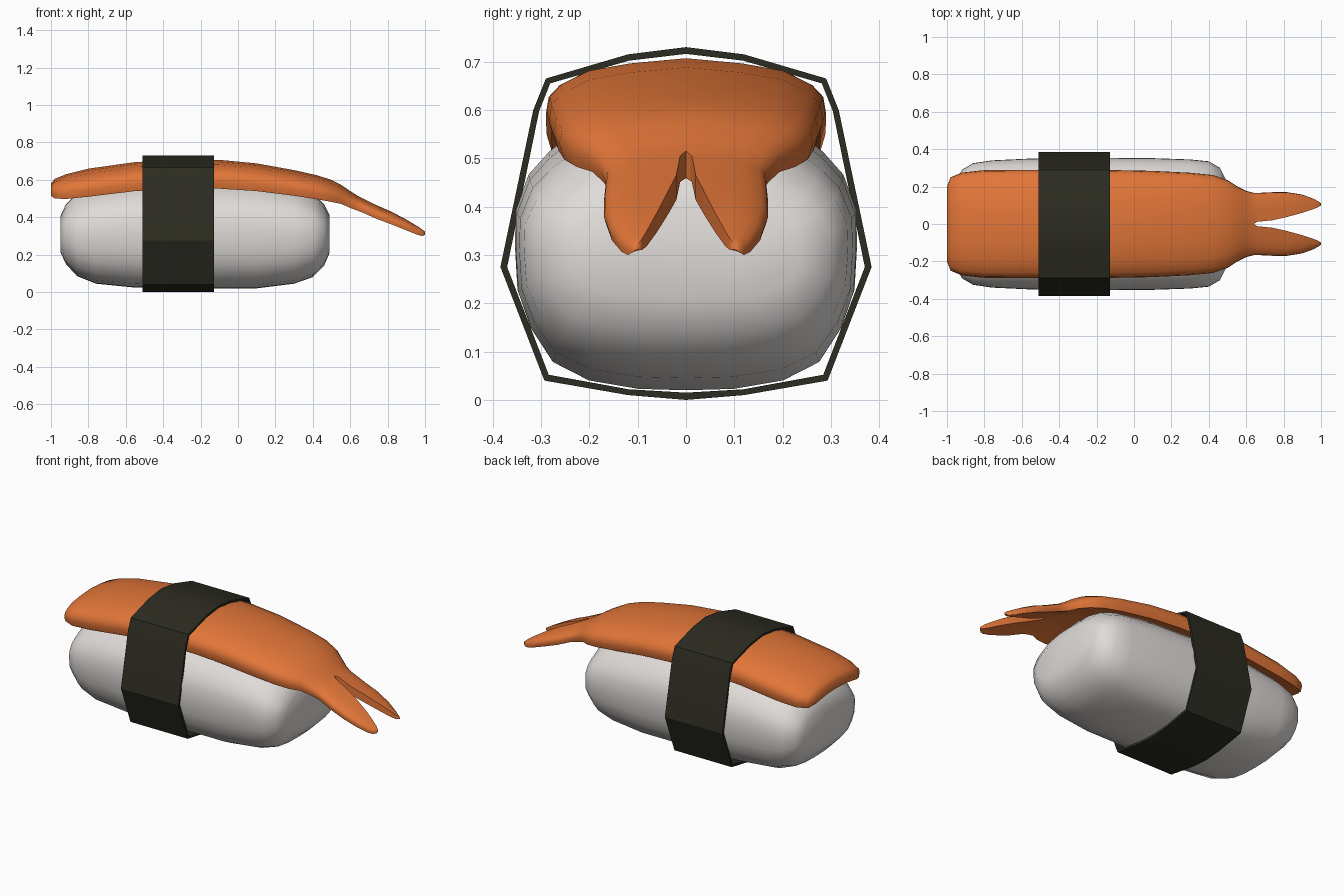
import bpy, bmesh, math

if "Cube" in bpy.data.objects:
    bpy.data.objects.remove(bpy.data.objects["Cube"])


def material(name, rgb):
    m = bpy.data.materials.new(name)
    m.diffuse_color = (*rgb, 1)
    m.use_nodes = True
    m.node_tree.nodes["Principled BSDF"].inputs["Base Color"].default_value = m.diffuse_color
    return m


def loft(name, rings, mat, angle):
    """Skin closed half-rings (y >= 0) along x, open the y=0 wall and mirror."""
    bm = bmesh.new()
    rows = [[bm.verts.new(p) for p in ring] for ring in rings]
    n = len(rows[0])
    for a, b in zip(rows, rows[1:]):
        for i in range(n):
            j = (i + 1) % n
            bm.faces.new((a[i], a[j], b[j], b[i]))
    bm.faces.new(rows[0])
    bm.faces.new(rows[-1])
    bmesh.ops.recalc_face_normals(bm, faces=bm.faces[:])
    wall = [f for f in bm.faces if all(v.co.y < 1e-4 for v in f.verts)]
    bmesh.ops.delete(bm, geom=wall, context='FACES')
    me = bpy.data.meshes.new(name)
    bm.to_mesh(me)
    bm.free()
    me.materials.append(mat)
    ob = bpy.data.objects.new(name, me)
    bpy.context.collection.objects.link(ob)
    mod = ob.modifiers.new("mirror", 'MIRROR')
    mod.use_axis = (False, True, False)
    mod.merge_threshold = 0.0005
    bpy.ops.object.select_all(action='DESELECT')
    ob.select_set(True)
    bpy.context.view_layer.objects.active = ob
    bpy.ops.object.modifier_apply(modifier=mod.name)
    bpy.ops.object.shade_smooth_by_angle(angle=math.radians(angle))
    return ob


rice_mat = material("rice white", (0.74, 0.71, 0.69))
shrimp_mat = material("shrimp orange", (0.76, 0.18, 0.04))
nori_mat = material("seaweed dark green", (0.025, 0.025, 0.016))

# Rice block: stations (x, half width, bottom, top), section (y, z) fractions
rice_section = [(0, 0), (.28, .005), (.57, .035), (.78, .1), (.91, .22), (.985, .35),
                (1, .5), (.995, .63), (.92, .75), (.8, .83), (.57, .94), (.28, .99), (0, 1)]
rice_stations = [(-.948, .24, .21, .41), (-.92, .29, .15, .47), (-.86, .325, .085, .53),
                 (-.76, .34, .045, .57), (-.55, .35, .024, .6), (-.23, .354, .02, .615),
                 (.1, .352, .02, .6), (.3, .345, .045, .57), (.4, .335, .08, .53),
                 (.46, .3, .14, .47), (.49, .24, .21, .41)]
loft("rice", [[(x, w * u, b + (t - b) * v) for u, v in rice_section]
              for x, w, b, t in rice_stations], rice_mat, 60)

# Shrimp topping: stations (x, inner y, outer y, top, bottom); the inner edge
# leaves the centre line where the tail splits into two lobes
shrimp_section = [(0, 0), (.4, .07), (.7, .17), (.9, .36), (.98, .52), (1, .75),
                  (.96, 1), (.7, .87), (.4, .75), (0, .7)]
shrimp_stations = [(-1, 0, .2, .58, .515), (-.98, 0, .25, .605, .5), (-.92, 0, .275, .63, .498),
                   (-.8, 0, .288, .66, .51), (-.55, 0, .29, .695, .54), (-.3, 0, .29, .707, .553),
                   (-.1, 0, .288, .707, .553), (.1, 0, .284, .688, .54), (.3, 0, .274, .652, .515),
                   (.42, 0, .262, .625, .497), (.5, 0, .235, .6, .482), (.55, 0, .202, .574, .472),
                   (.6, 0, .177, .54, .45), (.64, 0, .167, .515, .435), (.66, .012, .166, .505, .428),
                   (.74, .02, .17, .465, .392), (.82, .038, .17, .43, .362),
                   (.9, .06, .157, .388, .33), (.96, .08, .135, .352, .306),
                   (.985, .09, .121, .335, .3), (1, .1, .11, .322, .306)]
loft("shrimp", [[(x, a + (b - a) * u, t - (t - z) * v) for u, v in shrimp_section]
                for x, a, b, t, z in shrimp_stations], shrimp_mat, 60)

# Seaweed band: outer and inner outline in (y, z)
outer = [(0, 0), (.12, .01), (.293, .04), (.384, .275), (.316, .6), (.29, .665), (.12, .715), (0, .73)]
inner = [(0, .716), (.118, .702), (.281, .655), (.304, .597), (.37, .275), (.284, .052), (.119, .022), (0, .015)]
loft("seaweed_band", [[(x, y, z) for y, z in outer + inner] for x in (-.51, -.128)], nori_mat, 30)
